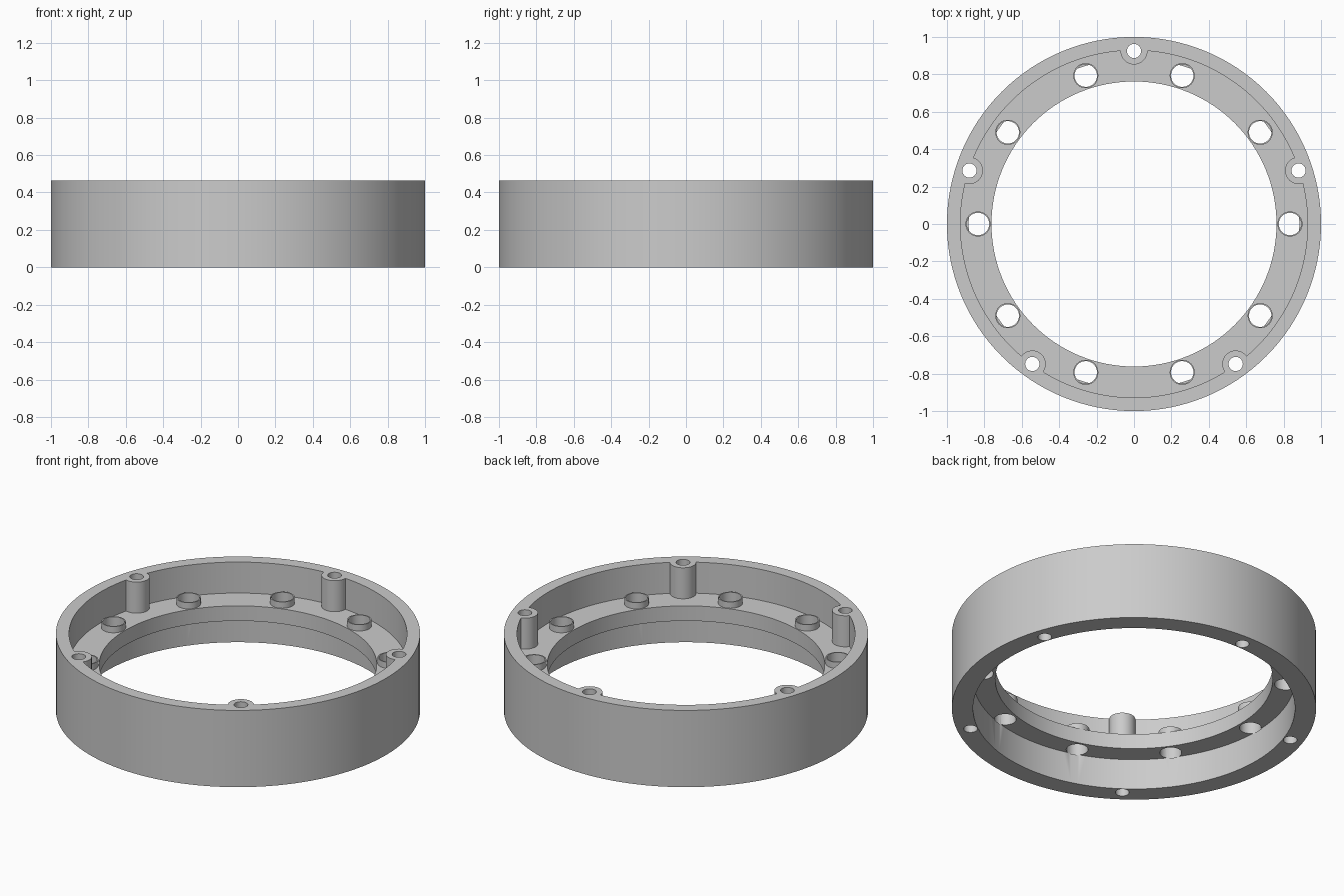
import bpy
import math

cube = bpy.data.objects.get("Cube")
if cube:
    bpy.data.objects.remove(cube, do_unlink=True)

# Main dimensions
HEIGHT = 0.465
FLOOR_TOP = 0.277
FLOOR_BOTTOM = 0.186
BOSS_TOP = 0.315
POST_RADIUS, POST_CIRCLE = 0.072, 0.925
BOSS_RADIUS, BOSS_CIRCLE = 0.067, 0.834

grey = bpy.data.materials.new("plain grey")
grey.use_nodes = True
grey.diffuse_color = (0.6, 0.6, 0.6, 1)
grey.node_tree.nodes["Principled BSDF"].inputs["Base Color"].default_value = (0.6, 0.6, 0.6, 1)


def cylinder(name, radius, bottom, top, x=0, y=0, sides=128):
    bpy.ops.mesh.primitive_cylinder_add(
        vertices=sides, radius=radius, depth=top - bottom,
        location=(x, y, (bottom + top) / 2))
    obj = bpy.context.object
    obj.name = name
    obj.data.materials.append(grey)
    return obj


def subtract(target, cutter):
    """Cut one solid out of another and discard the cutter."""
    cutter.hide_render = True
    mod = target.modifiers.new("cut", 'BOOLEAN')
    mod.operation = 'DIFFERENCE'
    mod.solver = 'EXACT'
    mod.object = cutter
    bpy.context.view_layer.objects.active = target
    bpy.ops.object.modifier_apply(modifier=mod.name)
    bpy.data.objects.remove(cutter, do_unlink=True)


def around(count, radius, start):
    """Evenly spaced points on a circle."""
    for i in range(count):
        a = math.radians(start) + math.tau * i / count
        yield radius * math.cos(a), radius * math.sin(a)


posts = list(around(5, POST_CIRCLE, 90))
bosses = list(around(10, BOSS_CIRCLE, 0))

# Upper pocket, leaving the screw posts and low bosses standing
pocket = cylinder("pocket_cutter", 0.928, FLOOR_TOP, HEIGHT + 0.2)
for x, y in posts:
    subtract(pocket, cylinder("post_shape", POST_RADIUS, 0.1, 1, x, y, 40))
for x, y in bosses:
    subtract(pocket, cylinder("boss_shape", BOSS_RADIUS, 0.1, BOSS_TOP, x, y, 40))

# Ring body with its pocket, underside recess and central bore
ring = cylinder("ring_housing", 1, 0, HEIGHT)
subtract(ring, pocket)
subtract(ring, cylinder("recess_cutter", 0.884, -0.2, FLOOR_BOTTOM))
subtract(ring, cylinder("bore_cutter", 0.762, -0.3, 1))

# Screw holes through the posts and wide holes through the bosses
for x, y in posts:
    subtract(ring, cylinder("screw_hole_cutter", 0.038, -0.1, 1, x, y, 32))
for x, y in bosses:
    subtract(ring, cylinder("boss_hole_cutter", 0.06, FLOOR_BOTTOM - 0.004, 1, x, y, 40))

# Smooth curved walls, keep crisp edges
bpy.ops.object.select_all(action='DESELECT')
ring.select_set(True)
bpy.context.view_layer.objects.active = ring
bpy.ops.object.shade_smooth_by_angle(angle=math.radians(30))
